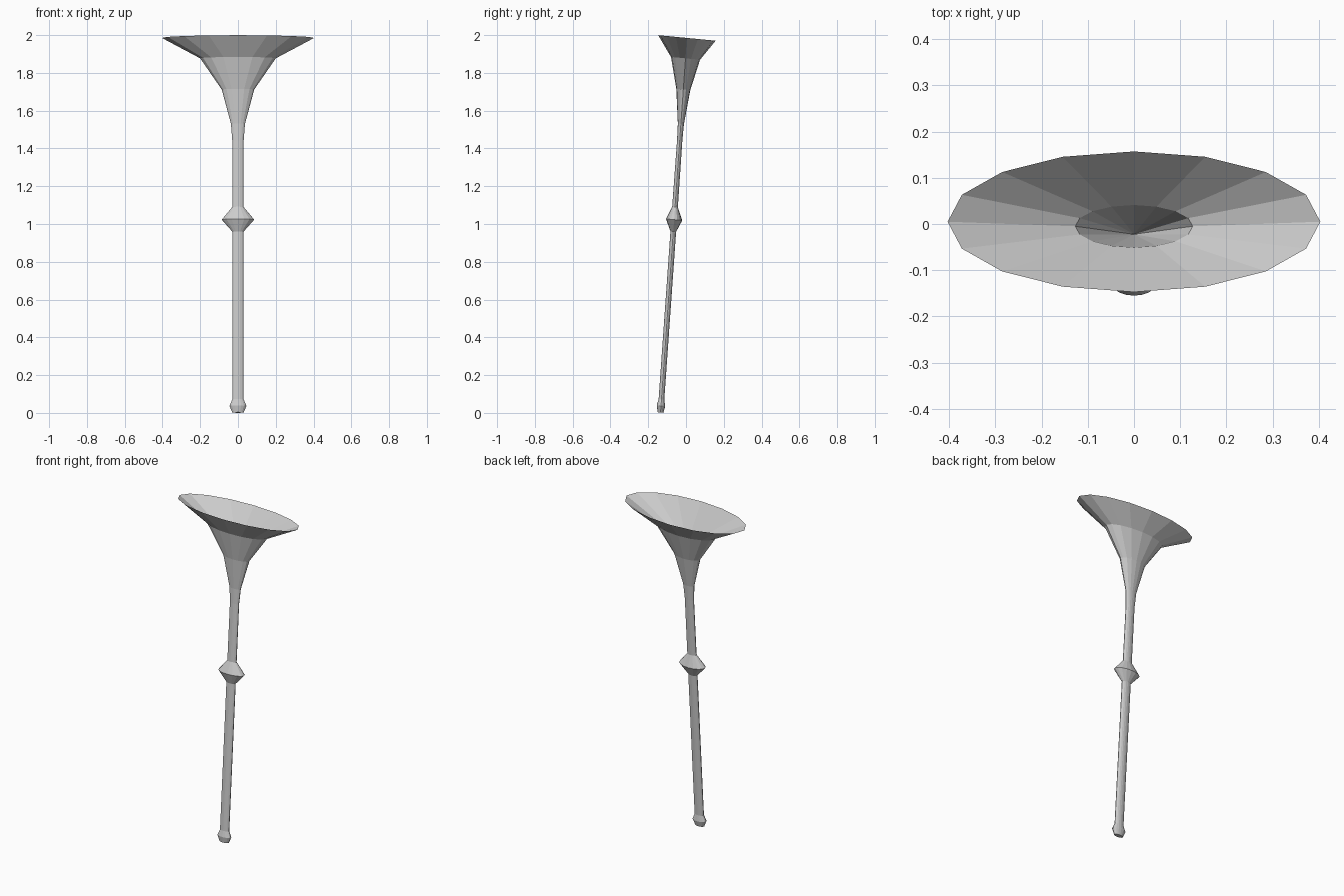
import bpy
import bmesh
from math import cos, sin, tau

cube = bpy.data.objects.get("Cube")
if cube:
    bpy.data.objects.remove(cube)

SIDES = 16
LEAN = 0.0705      # backward drift of the axis per unit of height
TILT = -0.096      # slope of each ring from front to back

grey = bpy.data.materials.new("plain_grey")
grey.use_nodes = True
grey.diffuse_color = (0.6, 0.6, 0.6, 1)
grey.node_tree.nodes["Principled BSDF"].inputs["Base Color"].default_value = (0.6, 0.6, 0.6, 1)


def axis_y(z):
    return -0.135 + LEAN * z


def lathe(name, rings, cap=False, apex=None):
    """Loft oval rings (height, half width, half depth) along the leaning axis."""
    bm = bmesh.new()
    loops = []
    for z, rx, ry in rings:
        loop = []
        for i in range(SIDES):
            a = tau * i / SIDES
            dy = ry * sin(a)
            loop.append(bm.verts.new((rx * cos(a), axis_y(z) + dy, z + TILT * dy)))
        loops.append(loop)
    for low, high in zip(loops, loops[1:]):
        for i in range(SIDES):
            j = (i + 1) % SIDES
            bm.faces.new((low[i], low[j], high[j], high[i]))
    if cap:
        bm.faces.new(loops[0][::-1])
    if apex is not None:
        tip = bm.verts.new((0, axis_y(apex), apex))
        for i in range(SIDES):
            bm.faces.new((loops[-1][i], loops[-1][(i + 1) % SIDES], tip))
    mesh = bpy.data.meshes.new(name)
    bm.to_mesh(mesh)
    bm.free()
    mesh.materials.append(grey)
    obj = bpy.data.objects.new(name, mesh)
    bpy.context.collection.objects.link(obj)
    return obj


# Foot knob with closed underside
lathe("foot_knob", [(0.002, 0.03, 0.015), (0.037, 0.045, 0.0225), (0.072, 0.03, 0.015)], cap=True)

# Lower and upper shaft either side of the collar
lathe("lower_shaft", [(0.072, 0.03, 0.015), (0.96, 0.03, 0.015)])
lathe("upper_shaft", [(1.09, 0.03, 0.015), (1.44, 0.03, 0.014)])

# Double-cone collar
lathe("collar", [(0.96, 0.03, 0.015), (1.023, 0.086, 0.043), (1.09, 0.03, 0.015)])

# Flared bell: outside up to the rim, then down the hollow to a point
lathe("bell", [(1.44, 0.03, 0.014), (1.53, 0.037, 0.016), (1.712, 0.086, 0.037),
               (1.877, 0.2, 0.077), (1.985, 0.403, 0.152), (1.845, 0.127, 0.046)], apex=1.6)
